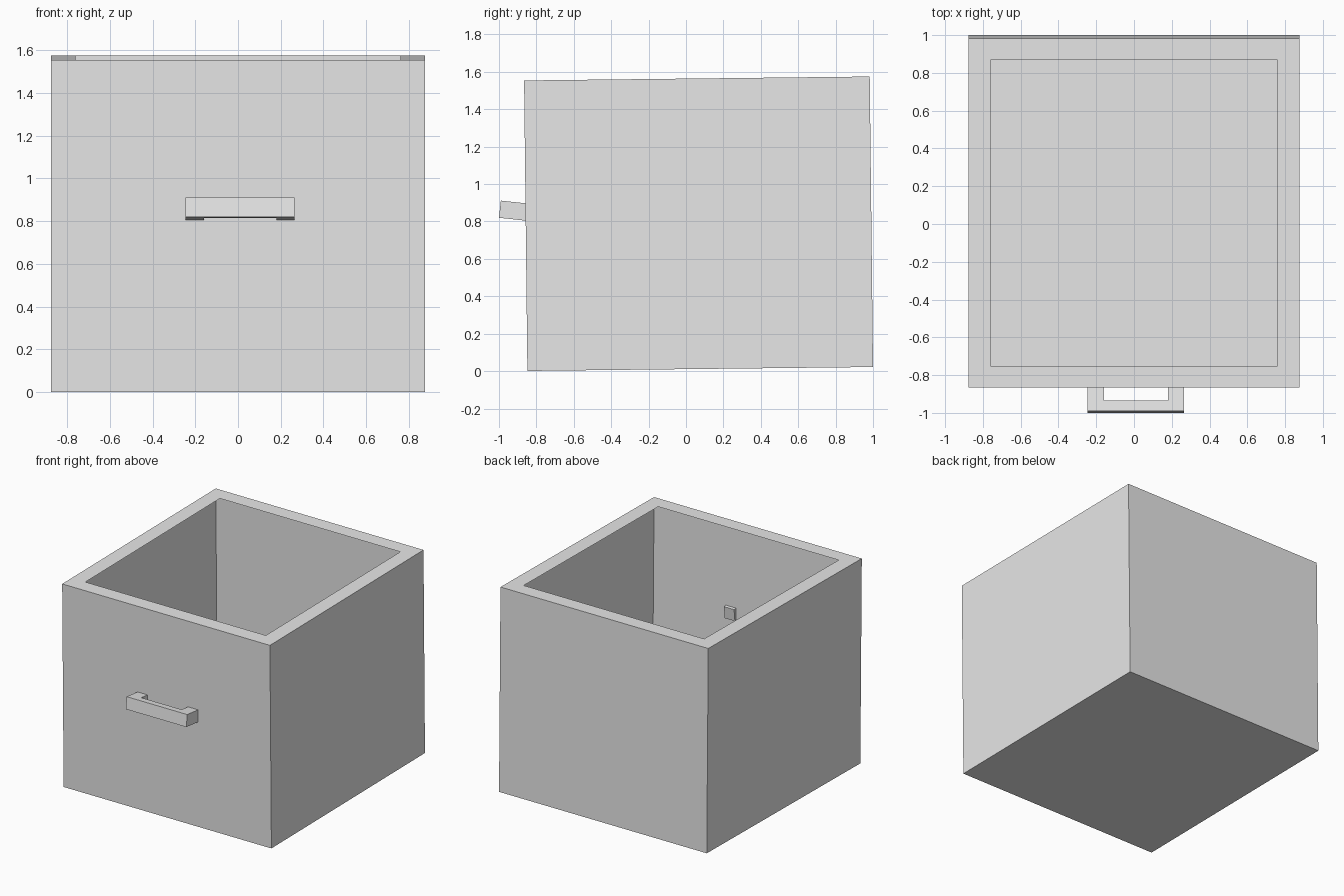
import bpy
import bmesh
import math
from mathutils import Matrix, Vector

cube = bpy.data.objects.get("Cube")
if cube:
    bpy.data.objects.remove(cube, do_unlink=True)

grey = bpy.data.materials.new("light grey")
grey.use_nodes = True
grey.diffuse_color = (0.8, 0.8, 0.8, 1)
grey.node_tree.nodes["Principled BSDF"].inputs["Base Color"].default_value = grey.diffuse_color


def add_object(name, bm, location, tilt):
    """Turn a bmesh into a flat-shaded object tilted about the x axis."""
    mesh = bpy.data.meshes.new(name)
    bm.to_mesh(mesh)
    bm.free()
    mesh.materials.append(grey)
    obj = bpy.data.objects.new(name, mesh)
    obj.location = location
    obj.rotation_euler.x = math.radians(tilt)
    bpy.context.collection.objects.link(obj)
    return obj


# Open box: thin sheet walls and floor, with a flat lip round the top.
# Its origin is the middle of the front bottom edge.
width, depth, height, lip = 1.75, 1.848, 1.553, 0.115
bm = bmesh.new()
bmesh.ops.create_cube(bm, size=1)
bmesh.ops.transform(bm, verts=bm.verts, matrix=Matrix.Diagonal((width, depth, height, 1)))
bmesh.ops.translate(bm, verts=bm.verts, vec=(0, depth / 2, height / 2))
bm.normal_update()
top = max(bm.faces, key=lambda f: f.calc_center_median().z)
bmesh.ops.inset_region(bm, faces=[top], thickness=lip, use_even_offset=True)
bmesh.ops.delete(bm, geom=[top], context="FACES")
add_object("drawer_box", bm, (0, -0.848, 0.001), 0.65)

# Handle: U-shaped outline extruded upward; its legs just pass the front wall.
# Its origin is the middle of the lower front edge.
outer, inner, bar, reach, thick = 0.255, 0.17, 0.056, 0.156, 0.092
half = [(inner, bar), (inner, reach), (outer, reach), (outer, 0)]
outline = half + [(-x, y) for x, y in reversed(half)]
bm = bmesh.new()
base = bm.faces.new([bm.verts.new((x, y, 0)) for x, y in outline])
result = bmesh.ops.extrude_face_region(bm, geom=[base], use_keep_orig=True)
raised = [v for v in result["geom"] if isinstance(v, bmesh.types.BMVert)]
bmesh.ops.translate(bm, verts=raised, vec=Vector((0, 0, thick)))
bmesh.ops.recalc_face_normals(bm, faces=bm.faces)
add_object("handle", bm, (0.01, -1, 0.82), -6.2)
